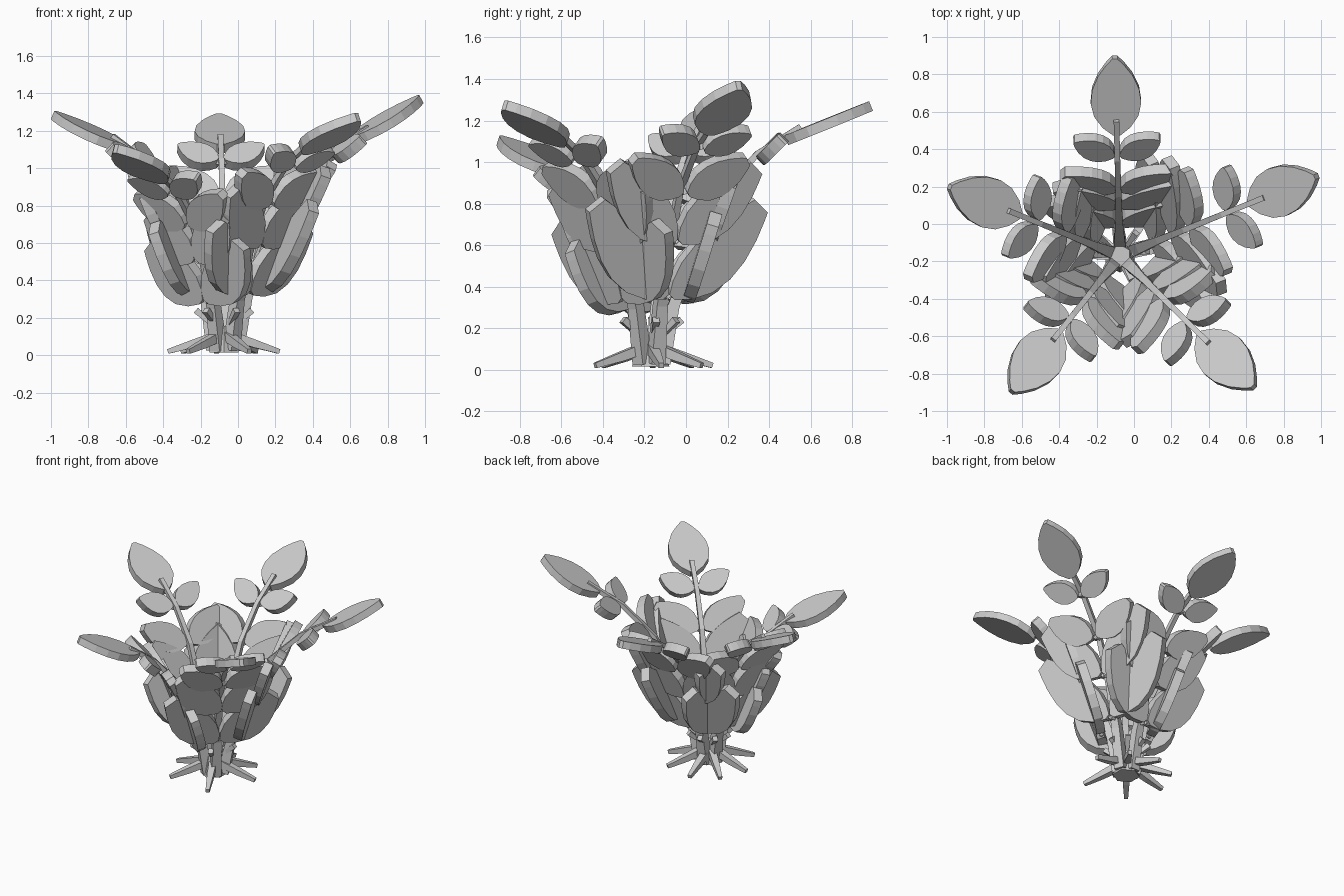
import bpy, bmesh
from math import cos, sin, radians
from mathutils import Vector

if "Cube" in bpy.data.objects:
    bpy.data.objects.remove(bpy.data.objects["Cube"], do_unlink=True)

grey = bpy.data.materials.new("plain_grey")
grey.use_nodes = True
grey.diffuse_color = (0.6, 0.6, 0.6, 1)
grey.node_tree.nodes["Principled BSDF"].inputs["Base Color"].default_value = (0.6, 0.6, 0.6, 1)

CENTRE = Vector((-0.075, -0.17, 0))
UP = Vector((0, 0, 1))
# half outline of a leaf: distance along it, share of the half width
OUTLINE = [(0, 0.15), (0.1, 0.55), (0.25, 0.88), (0.42, 1), (0.6, 0.93), (0.78, 0.68), (0.92, 0.35), (1, 0.1)]


def leaf(name, base, along, normal, length, left, right, thick, blunt=0):
    """Flat faceted blade with its own half width on each side and a blunt or pointed tip."""
    along = along.normalized()
    side = normal.cross(along).normalized()
    normal = along.cross(side)
    half = [(u, w + blunt * u * u * (1 - w)) for u, w in OUTLINE]
    rim = [(u, w * left) for u, w in half] + [(u, -w * right) for u, w in reversed(half)]
    bm = bmesh.new()
    verts = [bm.verts.new(base + along * u * length + side * w - normal * thick / 2) for u, w in rim]
    face = bm.faces.new(verts)
    new = bmesh.ops.extrude_face_region(bm, geom=[face])["geom"]
    bmesh.ops.translate(bm, vec=normal * thick, verts=[v for v in new if isinstance(v, bmesh.types.BMVert)])
    bmesh.ops.recalc_face_normals(bm, faces=bm.faces)
    mesh = bpy.data.meshes.new(name)
    bm.to_mesh(mesh)
    bm.free()
    mesh.materials.append(grey)
    bpy.context.collection.objects.link(bpy.data.objects.new(name, mesh))


def stick(name, points, radii):
    """Tapered four-sided flat-faced stick along a path."""
    curve = bpy.data.curves.new(name, "CURVE")
    curve.dimensions = "3D"
    curve.bevel_depth = 1
    curve.bevel_resolution = 0
    curve.use_fill_caps = True
    line = curve.splines.new("POLY")
    line.points.add(len(points) - 1)
    for p, co, rad in zip(line.points, points, radii):
        p.co = (*co, 1)
        p.radius = rad
        p.tilt = radians(45)
    line.use_smooth = False
    temp = bpy.data.objects.new(name, curve)
    bpy.context.collection.objects.link(temp)
    bpy.context.view_layer.update()
    mesh = bpy.data.meshes.new_from_object(temp.evaluated_get(bpy.context.evaluated_depsgraph_get()))
    bpy.data.objects.remove(temp, do_unlink=True)
    mesh.materials.clear()
    mesh.materials.append(grey)
    bpy.context.collection.objects.link(bpy.data.objects.new(name, mesh))


def ray(angle):
    return Vector((cos(radians(angle)), sin(radians(angle)), 0))


STEM = [(0.06, 0.03), (0.11, 0.3), (0.2, 0.56), (0.33, 0.84), (0.52, 1.04), (0.73, 1.17)]
# leaflet pairs: radius, height, slope, splay, length, outer and inner half width, bluntness
PAIRS = [(0.17, 0.335, 73, 41, 0.54, 0.165, 0.1, 0.3),
         (0.265, 0.59, 71, 42, 0.45, 0.14, 0.1, 0.3),
         (0.355, 0.82, 62, 57, 0.33, 0.105, 0.09, 0.15),
         (0.54, 1.03, 45, 62, 0.24, 0.08, 0.07, 0)]
# fronds: direction, reach, height, slope of the end leaf
FRONDS = {"back": (91.5, 0.99, 1.0, 22), "left": (22.0, 1.14, 1.04, 30),
          "front_left": (-44.5, 0.91, 0.99, 24), "front_right": (-128.5, 0.79, 0.85, 22),
          "right": (158, 0.88, 1.0, 24)}

for name, (angle, reach, height, end_slope) in FRONDS.items():
    out = ray(angle)
    across = UP.cross(out)

    def spot(r, z):
        return CENTRE + out * r * reach + UP * z * height

    # stem
    stick(name + "_stem", [spot(*p) for p in STEM], [0.05, 0.04, 0.028, 0.023, 0.021, 0.021])
    # paired leaflets with their stalks; the big lower pairs grow with the frond
    for i, (r, z, slope, splay, length, outer, inner, blunt) in enumerate(PAIRS):
        e, s = radians(slope), radians(splay)
        rise = out * cos(e) + UP * sin(e)
        normal = UP * cos(e) - out * sin(e)
        size = length * (reach if i < 2 else 1)
        for label, sign in (("a", 1), ("b", -1)):
            along = rise * cos(s) + across * sin(s) * sign
            base = spot(r, z) + along * 0.02 - normal * 0.01
            widths = (outer, inner) if sign > 0 else (inner, outer)
            leaf(f"{name}_leaflet_{i + 1}{label}", base, along, normal, size, *widths, 0.06, blunt)
            stick(f"{name}_stalk_{i + 1}{label}", [spot(r, z), base + along * 0.08], [0.02, 0.016])
    # end leaf
    e = radians(end_slope)
    leaf(name + "_end_leaf", spot(0.66, 1.105), out * cos(e) + UP * sin(e),
         UP * cos(e) - out * sin(e), 0.44, 0.135, 0.135, 0.05)

# root crown
bpy.ops.mesh.primitive_cone_add(vertices=6, radius1=0.09, radius2=0.06, depth=0.14,
                                location=CENTRE + UP * 0.085)
crown = bpy.context.object
crown.name = "root_crown"
crown.data.materials.append(grey)

# bent roots with short buds above them
for i, angle in enumerate((10, 55, 98, 138, 178, 230, 297)):
    out = ray(angle)
    stick(f"root_{i + 1}", [CENTRE + out * 0.05 + UP * 0.1, CENTRE + out * 0.17 + UP * 0.06,
                            CENTRE + out * 0.3 + UP * 0.02], [0.035, 0.03, 0.018])
    stick(f"bud_{i + 1}", [CENTRE + out * 0.07 + UP * 0.17, CENTRE + out * 0.15 + UP * 0.24],
          [0.016, 0.024])
